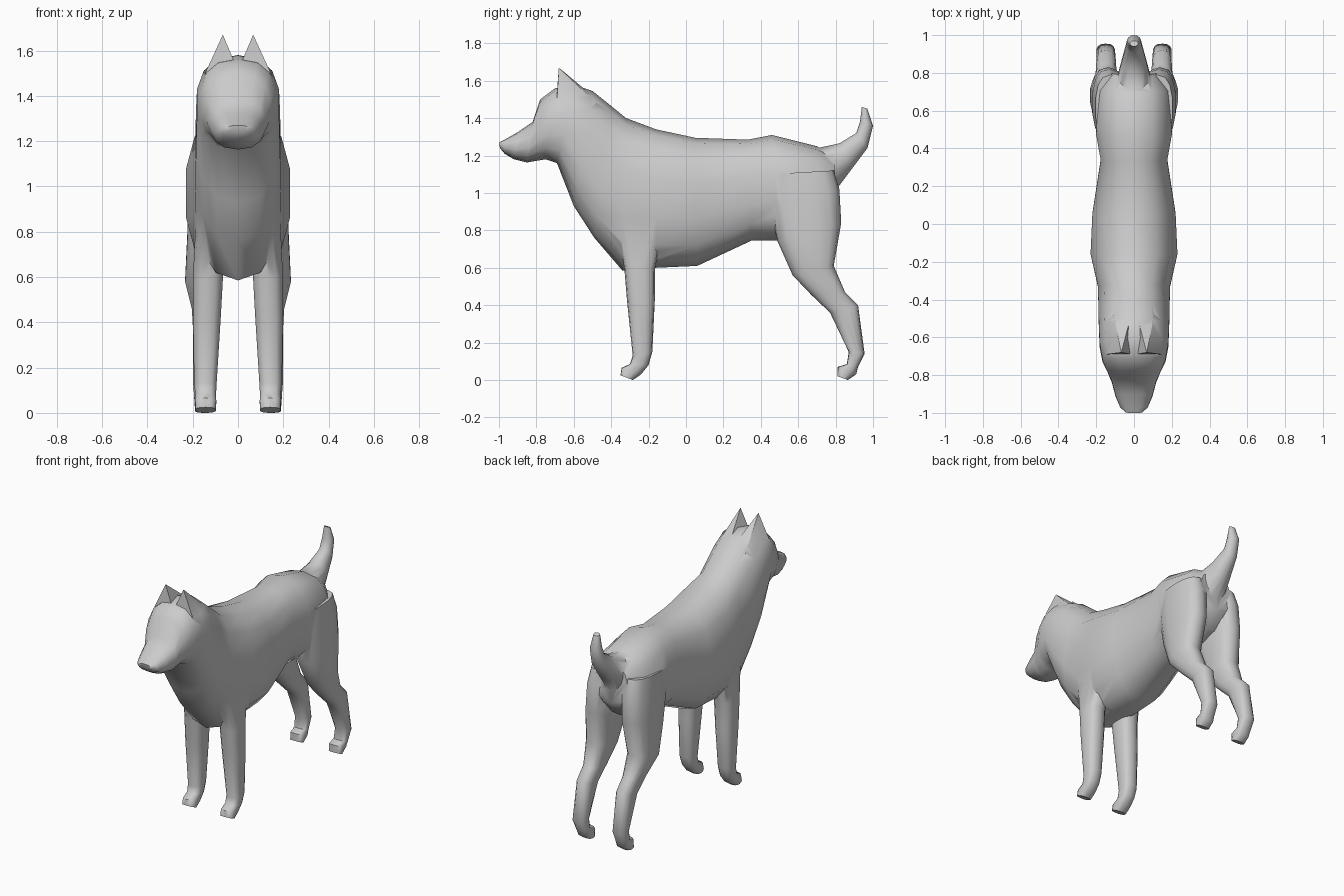
import bpy, bmesh, math
from mathutils import Vector

SIDES = 14


def spow(v, e):
    return math.copysign(abs(v) ** e, v)


def loft(name, rings, power=2.4, mirror=False):
    """Skin through rings (y1, z1, y2, z2, x_in, x_out): two outline points plus x extent."""
    bm = bmesh.new()
    for side in ((1, -1) if mirror else (1,)):
        loops = []
        for y1, z1, y2, z2, xa, xb in rings:
            a, b = Vector((0, y1, z1)), Vector((0, y2, z2))
            mid, half = (a + b) / 2, (a - b) / 2
            cx, hw = (xa + xb) / 2, (xb - xa) / 2
            loop = []
            for i in range(SIDES):
                t = 2 * math.pi * i / SIDES
                p = mid + half * spow(math.cos(t), 2 / power)
                p.x = side * (cx + hw * spow(math.sin(t), 2 / power))
                loop.append(bm.verts.new(p))
            loops.append(loop)
        for r, s in zip(loops, loops[1:]):
            for i in range(SIDES):
                j = (i + 1) % SIDES
                bm.faces.new((r[i], r[j], s[j], s[i]))
        bm.faces.new(loops[0])
        bm.faces.new(loops[-1])
    return finish(name, bm)


def finish(name, bm):
    bmesh.ops.recalc_face_normals(bm, faces=bm.faces)
    mesh = bpy.data.meshes.new(name)
    bm.to_mesh(mesh)
    bm.free()
    obj = bpy.data.objects.new(name, mesh)
    bpy.context.collection.objects.link(obj)
    return obj


def sym(*rings):
    """Rings centred on x = 0, given as (y1, z1, y2, z2, half_width)."""
    return [(a, b, c, d, -w, w) for a, b, c, d, w in rings]


# Torso, neck, head and muzzle in one skin, rump to nose
body = loft("dog_body", sym(
    (0.79, 1.19, 0.81, 0.93, 0.12), (0.70, 1.25, 0.72, 0.82, 0.19),
    (0.46, 1.31, 0.50, 0.745, 0.205), (0.33, 1.285, 0.35, 0.745, 0.18),
    (0.05, 1.295, 0.06, 0.61, 0.225), (-0.16, 1.34, -0.16, 0.60, 0.235),
    (-0.32, 1.40, -0.34, 0.585, 0.195), (-0.40, 1.465, -0.49, 0.76, 0.192),
    (-0.50, 1.545, -0.60, 0.93, 0.19), (-0.60, 1.58, -0.69, 1.16, 0.185),
    (-0.70, 1.56, -0.75, 1.18, 0.17), (-0.78, 1.50, -0.78, 1.175, 0.145),
    (-0.82, 1.38, -0.85, 1.163, 0.12), (-0.90, 1.325, -0.92, 1.18, 0.10),
    (-0.97, 1.285, -0.97, 1.21, 0.075), (-1.0, 1.27, -0.995, 1.24, 0.045)))

# Curled tail
tail = loft("tail", sym(
    (0.68, 1.235, 0.79, 1.0, 0.10), (0.82, 1.265, 0.88, 1.12, 0.07),
    (0.91, 1.32, 0.97, 1.24, 0.045), (0.93, 1.38, 1.0, 1.36, 0.038),
    (0.94, 1.46, 0.97, 1.45, 0.022)), 2.1)

# Front legs with paws
front_legs = loft("front_legs", [
    (-0.38, 0.90, -0.10, 0.90, 0.06, 0.185), (-0.33, 0.60, -0.165, 0.60, 0.065, 0.20),
    (-0.315, 0.42, -0.167, 0.42, 0.075, 0.20), (-0.285, 0.13, -0.18, 0.15, 0.093, 0.195),
    (-0.30, 0.085, -0.20, 0.08, 0.096, 0.19), (-0.345, 0.065, -0.24, 0.03, 0.095, 0.19),
    (-0.35, 0.025, -0.285, 0.0, 0.097, 0.188)], 2.6, True)

# Hind legs: thigh, hock and paw
hind_legs = loft("hind_legs", [
    (0.44, 1.10, 0.79, 1.12, 0.04, 0.205), (0.45, 0.92, 0.82, 1.02, 0.04, 0.222),
    (0.49, 0.74, 0.83, 0.84, 0.05, 0.225), (0.57, 0.56, 0.79, 0.61, 0.075, 0.235),
    (0.67, 0.455, 0.85, 0.47, 0.09, 0.205), (0.77, 0.36, 0.92, 0.40, 0.095, 0.20),
    (0.87, 0.15, 0.955, 0.14, 0.10, 0.20), (0.86, 0.085, 0.92, 0.07, 0.10, 0.195),
    (0.81, 0.07, 0.91, 0.03, 0.097, 0.193), (0.81, 0.02, 0.865, 0.0, 0.1, 0.19)], 2.5, True)

# Pointed ears, flat in front and sloping into the neck
bm = bmesh.new()
for s in (1, -1):
    pts = [(0.067, -0.68, 1.67), (0.012, -0.69, 1.54), (0.145, -0.69, 1.50),
           (0.11, -0.48, 1.48), (0.02, -0.50, 1.52)]
    v = [bm.verts.new((s * x, y, z)) for x, y, z in pts]
    for i in range(1, 5):
        bm.faces.new((v[0], v[i], v[i % 4 + 1]))
    bm.faces.new(v[1:])
ears = finish("ears", bm)

# Fuse the parts into one continuous skin
for part in (tail, front_legs, hind_legs, ears):
    mod = body.modifiers.new("join_" + part.name, 'BOOLEAN')
    mod.operation, mod.solver, mod.object = 'UNION', 'EXACT', part
bpy.context.view_layer.objects.active = body
body.select_set(True)
for mod in list(body.modifiers):
    bpy.ops.object.modifier_apply(modifier=mod.name)
for part in (tail, front_legs, hind_legs, ears):
    bpy.data.objects.remove(part)
bpy.ops.object.shade_smooth_by_angle(angle=math.radians(50))
